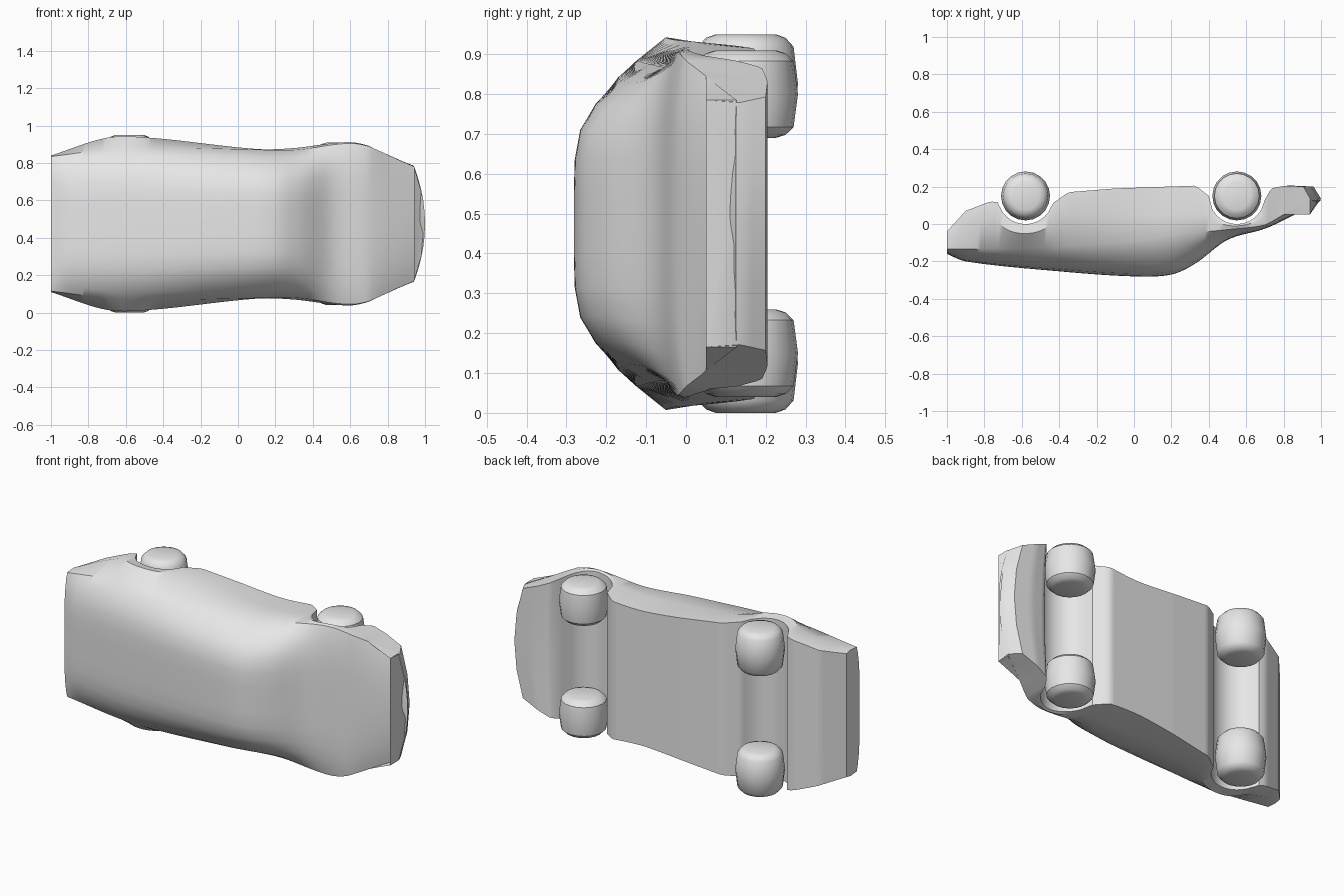
import bpy, bmesh, math

default_cube = bpy.data.objects.get("Cube")
if default_cube:
    bpy.data.objects.remove(default_cube, do_unlink=True)

# Single clay grey
grey = bpy.data.materials.new("clay_grey")
grey.use_nodes = True
grey.diffuse_color = (.8, .8, .8, 1)
grey.node_tree.nodes["Principled BSDF"].inputs["Base Color"].default_value = (.8, .8, .8, 1)

CENTRE = .475            # height of the car's centre plane (it lies on its side)
AXLES = (-.58, .55)
AXLE_Y = .15
ARCH_RADIUS = .15

# Profiles along the length: (position, value)
ROOF = [(-1, -.16), (-.9, -.2), (-.4, -.253), (0, -.28), (.2, -.27),
        (.33, -.21), (.5, -.085), (.7, -.025), (.85, .045), (1, .125)]
BELT = [(-1, -.135), (-.5, -.125), (0, -.09), (.3, -.05), (.5, -.03), (.7, -.005), (.85, .055), (1, .127)]
BELT_WIDTH = [(-1, .36), (-.6, .405), (0, .4), (.3, .395), (.6, .43), (.75, .4), (1, .31)]
SIDE_WIDTH = [(-1, .365), (-.7, .46), (-.47, .46), (.1, .4), (.3, .405),
              (.5, .43), (.62, .435), (.75, .4), (1, .31)]
SILL = [(-1, -.04), (-.9, .07), (-.77, .12), (-.45, .1), (-.35, .17), (-.1, .19), (.33, .205),
        (.4, .15), (.7, .13), (.75, .19), (.85, .205), (.96, .2), (1, .135)]


def sample(points, x, smooth=True):
    """Interpolate a profile, with softened joints if smooth."""
    last = len(points) - 1
    i = 0
    while i < last - 1 and x > points[i + 1][0]:
        i += 1
    (xa, a), (xb, b) = points[i], points[i + 1]
    span = xb - xa
    t = (x - xa) / span
    if not smooth:
        return a + (b - a) * t

    def slope(k):
        p, q = points[max(k - 1, 0)], points[min(k + 1, last)]
        return (q[1] - p[1]) / (q[0] - p[0]) * span

    s, u = t * t, t * t * t
    return ((2 * u - 3 * s + 1) * a + (u - 2 * s + t) * slope(i)
            + (3 * s - 2 * u) * b + (u - s) * slope(i + 1))


def sill_at(x):
    """Underside profile with the wheel channels cut through it."""
    value = sample(SILL, x, False)
    for axle in AXLES:
        d = abs(x - axle)
        if d < ARCH_RADIUS:
            value = min(value, AXLE_Y - math.sqrt(ARCH_RADIUS ** 2 - d * d))
    return value


def section(x):
    """Half cross-section from the roof centre to the underside centre."""
    roof, belt, sill = sample(ROOF, x), sample(BELT, x), sill_at(x)
    inner, outer = sample(BELT_WIDTH, x), sample(SIDE_WIDTH, x)
    belt = min(belt, sill - .005)
    roof = min(roof, belt - .002)
    curve = [(0, 0), (.2, 0), (.4, .01), (.59, .08), (.75, .28), (.9, .62), (1, 1)]
    half = [(roof + (belt - roof) * f, inner * w) for w, f in curve]
    middle = min(.05, belt + (sill - belt) * .6)
    half += [(middle, outer), (sill, outer * .98), (sill, outer * .5), (sill, 0)]
    return half


def finish(name, bm):
    bmesh.ops.remove_doubles(bm, verts=bm.verts, dist=.0001)
    bmesh.ops.recalc_face_normals(bm, faces=bm.faces)
    mesh = bpy.data.meshes.new(name)
    bm.to_mesh(mesh)
    bm.free()
    mesh.materials.append(grey)
    obj = bpy.data.objects.new(name, mesh)
    bpy.context.collection.objects.link(obj)
    bpy.ops.object.select_all(action='DESELECT')
    obj.select_set(True)
    bpy.context.view_layer.objects.active = obj
    bpy.ops.object.shade_smooth_by_angle(angle=math.radians(35))
    return obj


def loft(name, rings):
    """Skin a row of closed rings and cap both ends."""
    bm = bmesh.new()
    loops = [[bm.verts.new(p) for p in ring] for ring in rings]
    for a, b in zip(loops, loops[1:]):
        for i in range(len(a)):
            j = (i + 1) % len(a)
            bm.faces.new((a[i], a[j], b[j], b[i]))
    bm.faces.new(loops[0])
    bm.faces.new(loops[-1])
    return finish(name, bm)


# Body shell, with the nose bowed in plan
steps = 100
stations = {round(-1 + 2 * i / steps, 3) for i in range(steps + 1)}
stations |= {axle + s * ARCH_RADIUS for axle in AXLES for s in (-1, 1)}
rings = []
for x in sorted(stations):
    half = section(x)
    bow = max(0, (x - .7) / .3)
    ring = half + [(y, -w) for y, w in reversed(half[1:-1])]
    rings.append([(x - .06 * bow * (w / .31) ** 2, y, CENTRE + w) for y, w in ring])
loft("car_body", rings)

# Barrel-shaped wheels: (fraction of half width, radius)
TREAD = [(-1, .075), (-.93, .1), (-.75, .12), (0, .131), (.75, .12), (.93, .1), (1, .075)]
SIDES = 20


def wheel(name, x, z, half_width):
    rings = []
    for f, radius in TREAD:
        angles = [math.tau * i / SIDES for i in range(SIDES)]
        rings.append([(x + radius * math.cos(a), AXLE_Y + radius * math.sin(a),
                       z + f * half_width) for a in angles])
    loft(name, rings)


for side, sign in (("upper", 1), ("lower", -1)):
    wheel("rear_wheel_" + side, AXLES[0], CENTRE + sign * .35, .125)
    wheel("front_wheel_" + side, AXLES[1], CENTRE + sign * .325, .11)
